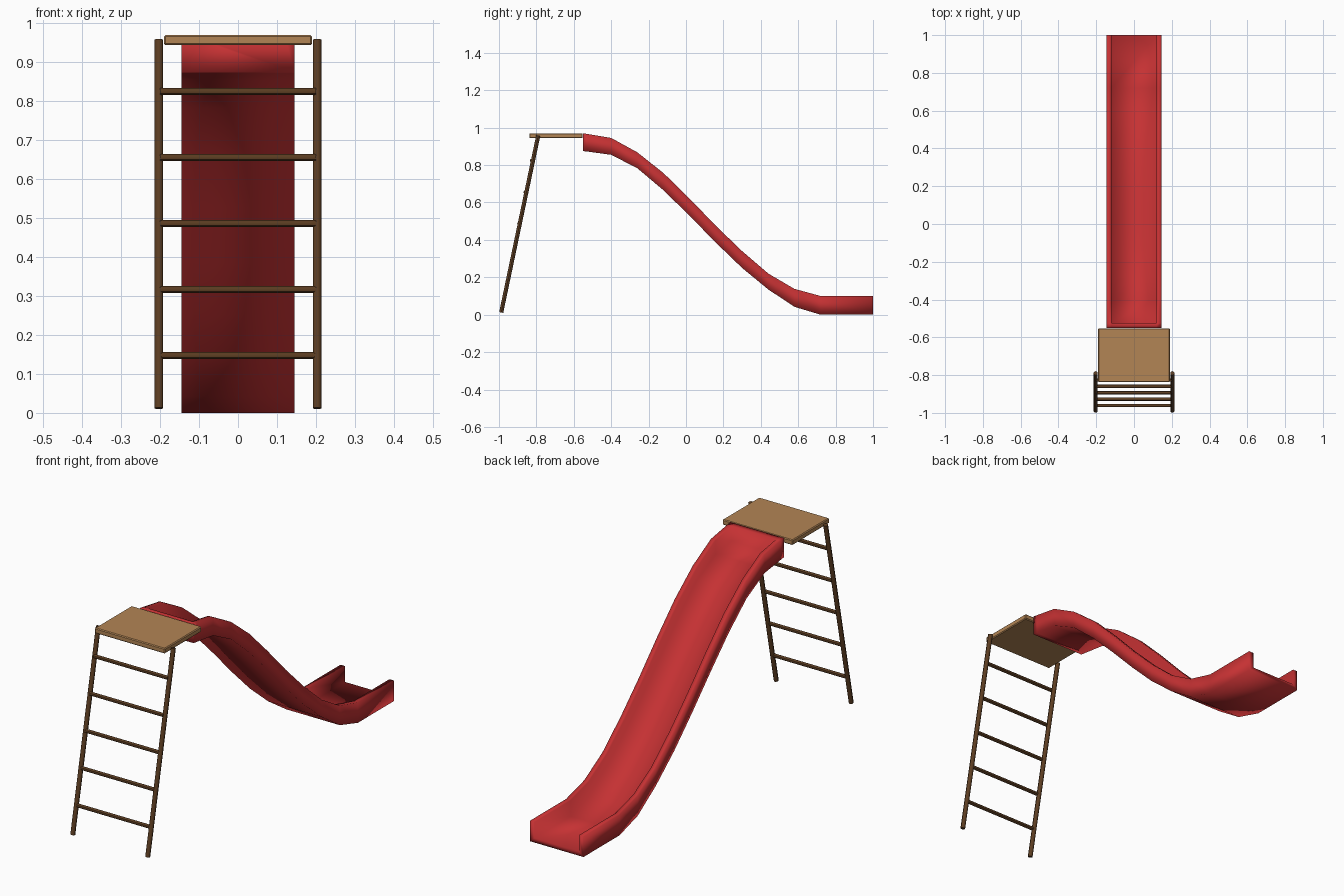
import bpy, bmesh
from mathutils import Vector

cube = bpy.data.objects.get("Cube")
if cube:
    bpy.data.objects.remove(cube, do_unlink=True)


def material(name, rgb):
    m = bpy.data.materials.new(name)
    m.use_nodes = True
    m.diffuse_color = (*rgb, 1)
    bsdf = next(n for n in m.node_tree.nodes if n.type == 'BSDF_PRINCIPLED')
    bsdf.inputs["Base Color"].default_value = (*rgb, 1)
    return m


RED = material("slide red", (0.56, 0.031, 0.033))
TAN = material("light wood", (0.45, 0.235, 0.09))
BROWN = material("dark wood", (0.11, 0.048, 0.016))


def rod(name, a, b, radius, mat):
    a, b = Vector(a), Vector(b)
    bpy.ops.mesh.primitive_cylinder_add(vertices=12, radius=radius, depth=(b - a).length,
                                        location=(a + b) / 2)
    ob = bpy.context.object
    ob.name = name
    ob.rotation_euler = (b - a).to_track_quat('Z', 'Y').to_euler()
    ob.data.materials.append(mat)
    bpy.ops.object.shade_smooth_by_angle()
    return ob


# Ladder: two leaning rails and five rungs
foot, head = Vector((0, -0.988, 0.012)), Vector((0, -0.79, 0.958))
for side, x in (("left", 0.203), ("right", -0.203)):
    off = Vector((x, 0, 0))
    rod(side + "_ladder_rail", foot + off, head + off, 0.011, BROWN)
for i in range(5):
    z = 0.147 + 0.1695 * i
    y = -0.961 + 0.0338 * i
    rod(f"ladder_rung_{i + 1}", (-0.2, y, z), (0.2, y, z), 0.009, BROWN)

# Platform with softened edges
bpy.ops.mesh.primitive_cube_add(size=1, location=(0, -0.695, 0.957))
deck = bpy.context.object
deck.name = "platform"
deck.dimensions = (0.38, 0.285, 0.026)
bpy.ops.object.transform_apply(location=False, rotation=False, scale=True)
deck.data.materials.append(TAN)
bevel = deck.modifiers.new("edge", 'BEVEL')
bevel.width = 0.004
bevel.segments = 1

# Chute: side profile as (y, wall top, underside)
PROFILE = [(-0.55, 0.97, 0.875), (-0.40, 0.945, 0.855), (-0.26, 0.868, 0.783),
           (-0.12, 0.757, 0.665), (0.02, 0.62, 0.528), (0.16, 0.475, 0.385),
           (0.30, 0.34, 0.25), (0.44, 0.22, 0.135), (0.58, 0.138, 0.042),
           (0.72, 0.10, 0.0), (1.0, 0.10, 0.0)]
OUT, INN, FLOOR = 0.145, 0.12, 0.022

bm = bmesh.new()


def section(y, top, low):
    floor = low + FLOOR
    pts = [(-OUT, low), (-OUT, top), (-INN, top), (-INN, floor),
           (INN, floor), (INN, top), (OUT, top), (OUT, low)]
    return [bm.verts.new((x, y, z)) for x, z in pts]


# Short solid lip at the platform end, then the open channel
first = PROFILE[0]
stations = [first, (first[0] + 0.025, 0.966, 0.872)] + PROFILE[1:]
rings = [section(*s) for s in stations]
for j, (a, b) in enumerate(zip(rings, rings[1:])):
    for k in range(8):
        n = (k + 1) % 8
        if j == 0 and k in (2, 3, 4):
            continue
        bm.faces.new((a[k], a[n], b[n], b[k]))
a, b = rings[0], rings[1]
bm.faces.new((a[2], a[5], b[5], b[2]))
bm.faces.new((b[2], b[5], b[4], b[3]))
bm.faces.new((a[0], a[1], a[2], a[5], a[6], a[7]))
bmesh.ops.delete(bm, geom=[a[3], a[4]], context='VERTS')
# Open lower end
e = rings[-1]
for quad in ((0, 1, 2, 3), (0, 3, 4, 7), (4, 5, 6, 7)):
    bm.faces.new([e[i] for i in quad])
bmesh.ops.recalc_face_normals(bm, faces=bm.faces)
for f in bm.faces:
    f.smooth = True
me = bpy.data.meshes.new("slide_chute")
bm.to_mesh(me)
bm.free()
me.materials.append(RED)
chute = bpy.data.objects.new("slide_chute", me)
bpy.context.collection.objects.link(chute)
